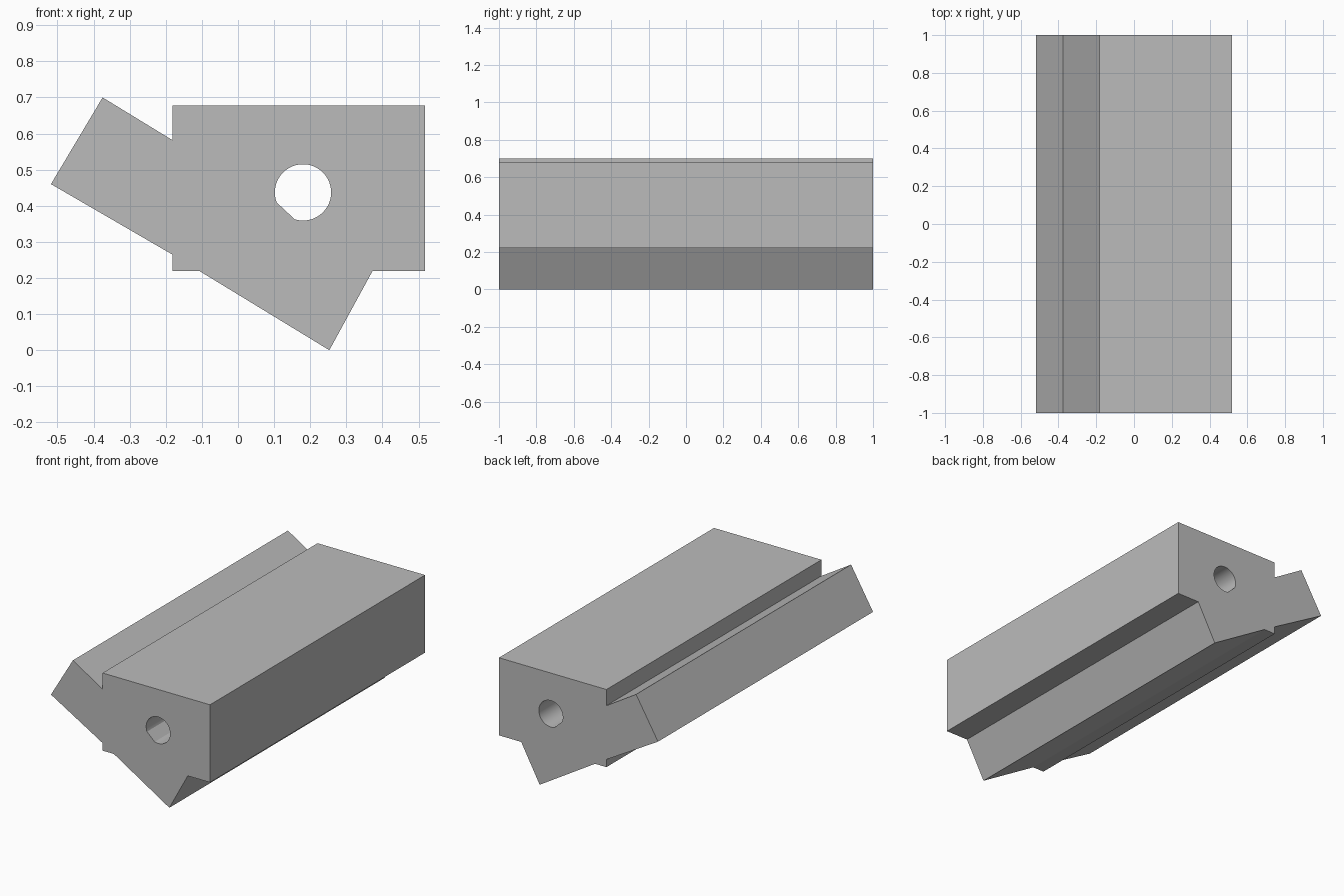
import bpy, bmesh, math

cube = bpy.data.objects.get("Cube")
if cube:
    bpy.data.objects.remove(cube, do_unlink=True)

LENGTH = 2.0

# Single plain grey
grey = bpy.data.materials.new("plain grey")
grey.use_nodes = True
colour = (0.5, 0.5, 0.5, 1)
grey.diffuse_color = colour
grey.node_tree.nodes["Principled BSDF"].inputs["Base Color"].default_value = colour

# Cross-section (x, z): upright block crossed by a tilted slab
outline = [(-0.518, 0.46), (-0.375, 0.70), (-0.182, 0.582), (-0.182, 0.677),
           (0.518, 0.677), (0.518, 0.22), (0.373, 0.22), (0.253, 0),
           (-0.108, 0.22), (-0.182, 0.22), (-0.182, 0.265)]

# Round bore with a flat on its lower left
cx, cz, radius, steps = 0.18, 0.437, 0.078, 48
start, end = math.radians(-107), math.radians(201)
bore = []
for i in range(steps + 1):
    a = start + (end - start) * i / steps
    bore.append((cx + radius * math.cos(a), cz + radius * math.sin(a)))

bm = bmesh.new()


def add_loop(points):
    verts = [bm.verts.new((x, -LENGTH / 2, z)) for x, z in points]
    return [bm.edges.new((v, verts[i - 1])) for i, v in enumerate(verts)]


# Fill between the outline and the bore, then extrude along the length
edges = add_loop(outline) + add_loop(bore)
bmesh.ops.triangle_fill(bm, edges=edges, use_beauty=True, normal=(0, -1, 0))
result = bmesh.ops.extrude_face_region(bm, geom=bm.faces[:], use_keep_orig=True)
moved = [g for g in result["geom"] if isinstance(g, bmesh.types.BMVert)]
bmesh.ops.translate(bm, verts=moved, vec=(0, LENGTH, 0))
bmesh.ops.recalc_face_normals(bm, faces=bm.faces[:])

mesh = bpy.data.meshes.new("bored_bar")
bm.to_mesh(mesh)
bm.free()
mesh.materials.append(grey)
bar = bpy.data.objects.new("bored_bar", mesh)
bpy.context.collection.objects.link(bar)

# Smooth the bore wall, keep the corners sharp
bpy.ops.object.select_all(action="DESELECT")
bar.select_set(True)
bpy.context.view_layer.objects.active = bar
bpy.ops.object.shade_smooth_by_angle(angle=math.radians(25))
